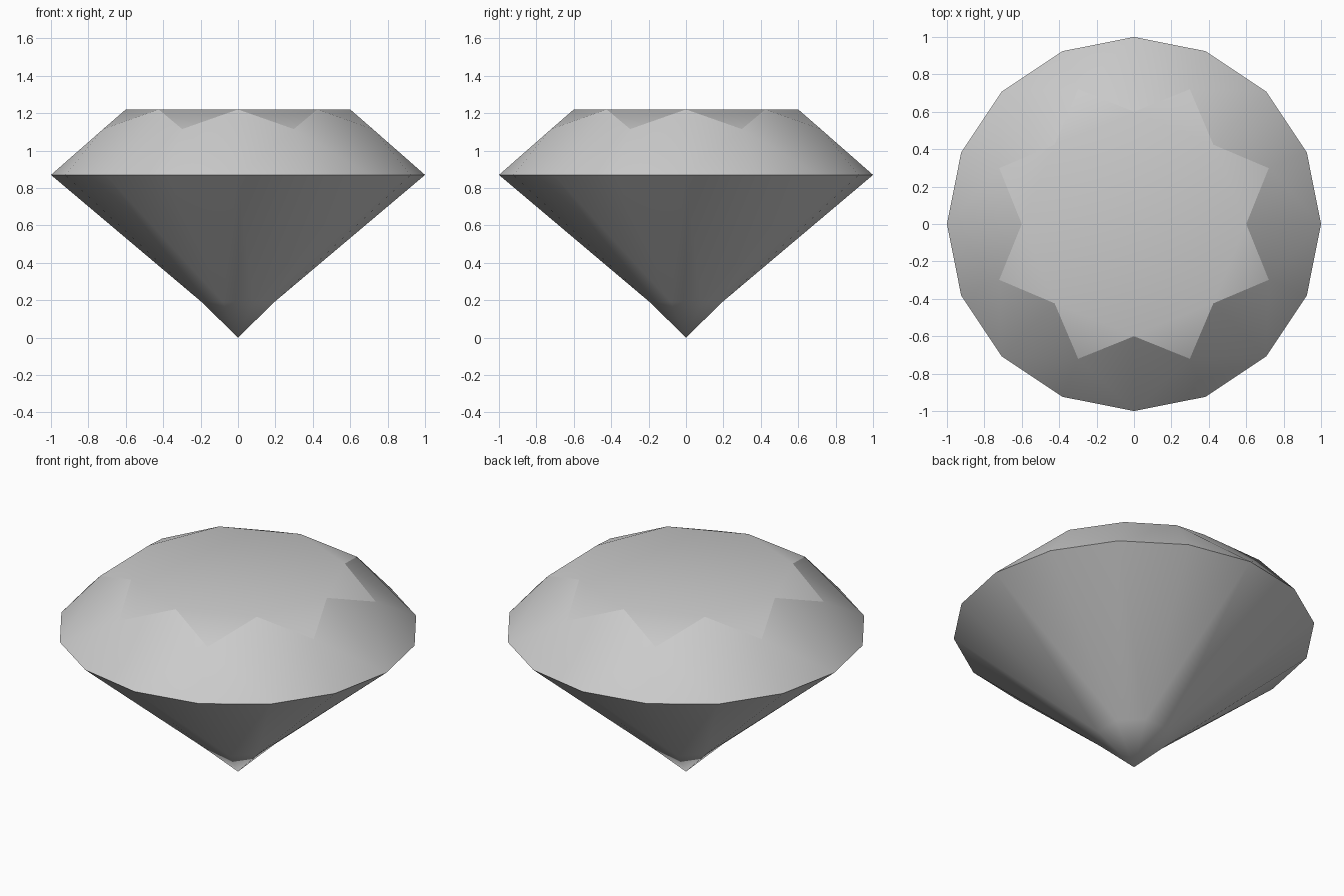
import bpy, bmesh
from math import cos, sin, pi

if "Cube" in bpy.data.objects:
    bpy.data.objects.remove(bpy.data.objects["Cube"], do_unlink=True)

SIDES = 8
STEP = 2 * pi / SIDES

# One pale grey for the whole stone
grey = bpy.data.materials.new("pale_grey")
grey.use_nodes = True
colour = (0.6, 0.6, 0.6, 1)
grey.diffuse_color = colour
grey.node_tree.nodes["Principled BSDF"].inputs["Base Color"].default_value = colour

bm = bmesh.new()


def ring(count, radius, z, turn=0.0):
    """Ring of evenly spaced vertices."""
    angles = [turn + 2 * pi * i / count for i in range(count)]
    return [bm.verts.new((radius * cos(a), radius * sin(a), z)) for a in angles]


table = ring(SIDES, 0.6, 1.22)
star = ring(SIDES, 0.78, 1.115, STEP / 2)
girdle = ring(2 * SIDES, 1.0, 0.87)
lower = ring(SIDES, 0.21, 0.19, STEP / 2)
culet = bm.verts.new((0, 0, 0))

# Flat table on top
bm.faces.new(table)

for i in range(SIDES):
    nxt = (i + 1) % SIDES
    g0, g1, g2 = girdle[2 * i], girdle[2 * i + 1], girdle[2 * nxt]
    # Crown: star facet, main kite and two girdle facets
    bm.faces.new((table[i], star[i], table[nxt]))
    bm.faces.new((table[i], star[i - 1], g0, star[i]))
    bm.faces.new((star[i], g0, g1))
    bm.faces.new((star[i], g1, g2))
    # Pavilion: two girdle facets, long main facet and tip facet
    bm.faces.new((lower[i], g1, g0))
    bm.faces.new((lower[i], g2, g1))
    bm.faces.new((g0, lower[i - 1], lower[i]))
    bm.faces.new((lower[i - 1], culet, lower[i]))

bmesh.ops.recalc_face_normals(bm, faces=bm.faces)
for face in bm.faces:
    face.smooth = True

# Crisp edges around the girdle and the star outline
girdle_set, table_set, star_set = set(girdle), set(table), set(star)
for edge in bm.edges:
    ends = set(edge.verts)
    on_girdle = ends <= girdle_set
    on_star = bool(ends & table_set) and bool(ends & star_set)
    edge.smooth = not (on_girdle or on_star)

mesh = bpy.data.meshes.new("cut_gemstone")
bm.to_mesh(mesh)
bm.free()
mesh.materials.append(grey)
gem = bpy.data.objects.new("cut_gemstone", mesh)
bpy.context.collection.objects.link(gem)
